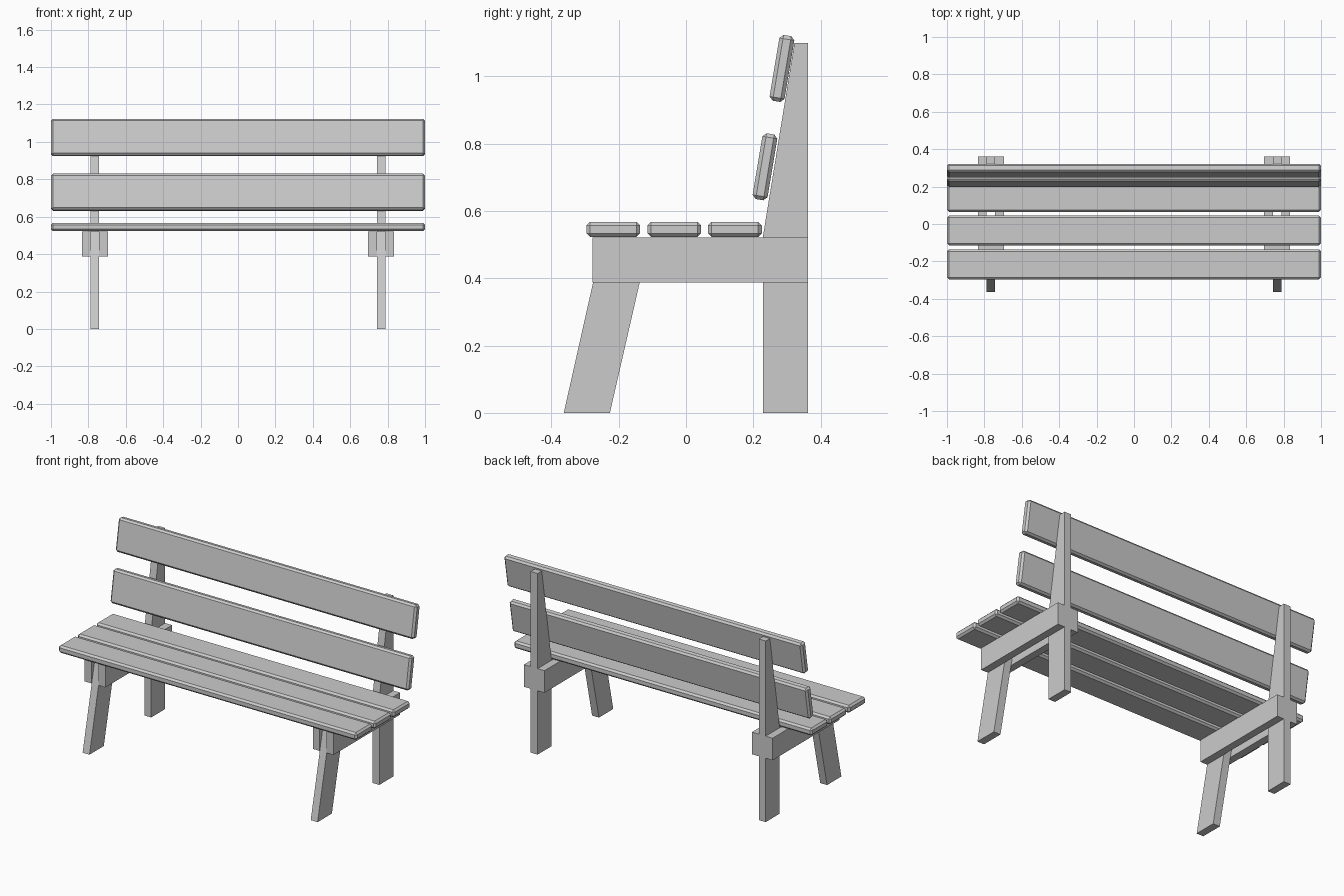
import bpy, math

if "Cube" in bpy.data.objects:
    bpy.data.objects.remove(bpy.data.objects["Cube"])

FRAME_X = 0.765   # centre plane of each side frame
BOARD = 0.046     # thickness of the frame timber


def extrude_profile(name, profile, x0, x1):
    """Extrude a (y, z) outline from x0 to x1 and mirror it across x = 0."""
    n = len(profile)
    verts = [(x, y, z) for x in (x0, x1) for y, z in profile]
    faces = [tuple(reversed(range(n))), tuple(range(n, 2 * n))]
    faces += [(i, (i + 1) % n, n + (i + 1) % n, n + i) for i in range(n)]
    mesh = bpy.data.meshes.new(name)
    mesh.from_pydata(verts, [], faces)
    obj = bpy.data.objects.new(name, mesh)
    bpy.context.collection.objects.link(obj)
    obj.modifiers.new("Mirror", 'MIRROR')
    return obj


def slat(name, y, z, width, tilt=0.0):
    """Full-length chamfered plank, its width along local y."""
    bpy.ops.mesh.primitive_cube_add(size=1, location=(0, y, z), rotation=(tilt, 0, 0))
    obj = bpy.context.object
    obj.name = name
    obj.scale = (2.0, width, 0.045)
    bpy.ops.object.transform_apply(location=False, rotation=False, scale=True)
    bevel = obj.modifiers.new("Chamfer", 'BEVEL')
    bevel.width = 0.011
    bevel.segments = 1


# Seat slats
for i, y in enumerate((-0.216, -0.035, 0.145)):
    slat(f"seat_slat_{i + 1}", y, 0.545, 0.16)

# Backrest slats, leaning with the tapered posts
for name, y, z in (("lower_back_slat", 0.2345, 0.731), ("upper_back_slat", 0.285, 1.023)):
    slat(name, y, z, 0.198, math.radians(80.5))

# Slanted front legs and tapered rear posts
half = BOARD / 2
extrude_profile("front_leg", [(-0.363, 0), (-0.226, 0), (-0.107, 0.521), (-0.246, 0.521)],
                FRAME_X - half, FRAME_X + half)
extrude_profile("rear_post", [(0.228, 0), (0.362, 0), (0.362, 1.098), (0.322, 1.098), (0.228, 0.521)],
                FRAME_X - half, FRAME_X + half)

# Paired rails clamping the legs on both sides
for name, x in (("inner_rail", FRAME_X - BOARD), ("outer_rail", FRAME_X + BOARD)):
    extrude_profile(name, [(-0.277, 0.387), (0.362, 0.387), (0.362, 0.521), (-0.277, 0.521)],
                    x - half, x + half)
